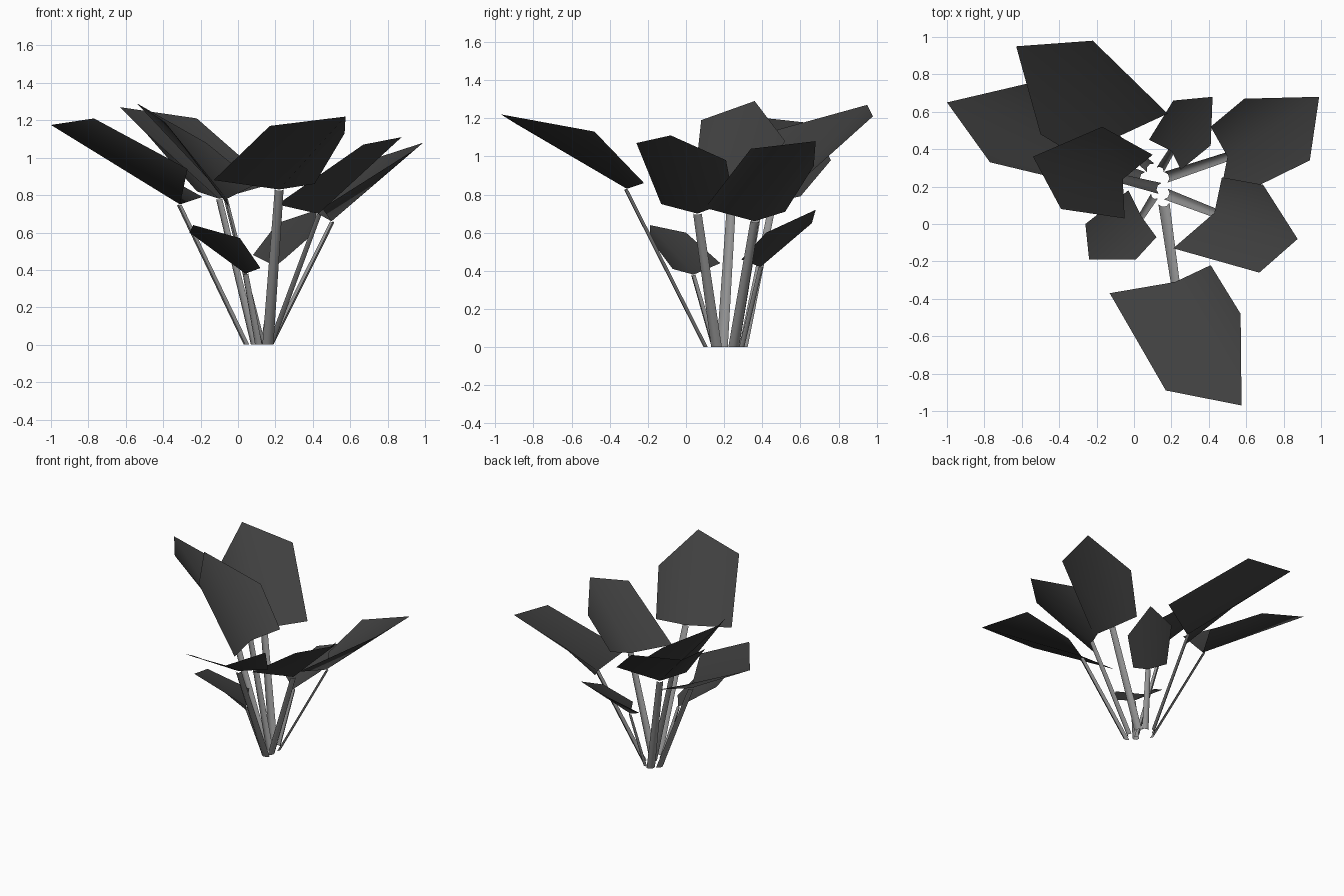
import bpy
from mathutils import Vector

default_cube = bpy.data.objects.get("Cube")
if default_cube:
    bpy.data.objects.remove(default_cube, do_unlink=True)


def make_material(name, grey):
    material = bpy.data.materials.new(name)
    material.use_nodes = True
    colour = (grey, grey, grey, 1)
    material.diffuse_color = colour
    for node in material.node_tree.nodes:
        if node.type == 'BSDF_PRINCIPLED':
            node.inputs["Base Color"].default_value = colour
            node.inputs["Roughness"].default_value = 0.8
    return material


leaf_material = make_material("charcoal leaf", 0.05)
stem_material = make_material("grey stem", 0.3)


def add_mesh(name, points, faces, material, smooth):
    mesh = bpy.data.meshes.new(name)
    mesh.from_pydata(points, [], faces)
    mesh.materials.append(material)
    for polygon in mesh.polygons:
        polygon.use_smooth = smooth
    mesh.update()
    thing = bpy.data.objects.new(name, mesh)
    bpy.context.collection.objects.link(thing)
    return thing


def add_stem(name, foot, top, width):
    """Channelled strip: two edges and a ridge on the outer, lower side."""
    start, end = Vector((*foot, 0)), Vector(top)
    along = (end - start).normalized()
    side = along.cross(Vector((0, 0, 1))).normalized()
    under = side.cross(along).normalized()
    if under.z > 0:
        under.negate()
    points = []
    for centre, scale in ((start, 1), (end, 0.8)):
        half = side * width * scale / 2
        ridge = under * width * scale * 0.3
        ring = [centre - half, centre - half * 0.4 + ridge,
                centre + half * 0.4 + ridge, centre + half]
        # cut the foot flat on the ground
        if centre is start:
            for point in ring:
                point.z = 0
        points += ring
    count = len(points) // 2
    faces = [(i, i + 1, i + 1 + count, i + count) for i in range(count - 1)]
    add_mesh(name, points, faces, stem_material, True)


def add_plant_leaf(name, foot, base, tip, left, right, width=0.06):
    """Six-sided blade folded along its midrib, on its own stem."""
    points = [base, left[0], left[1], tip, right[1], right[0]]
    midrib_faces = [(0, 3, 2, 1), (0, 5, 4, 3)]
    blade = add_mesh(name + "_leaf", points, midrib_faces, leaf_material, True)
    # blades face upward
    if sum(face.normal.z for face in blade.data.polygons) < 0:
        blade.data.flip_normals()
    add_stem(name + "_stem", foot, base, width)


# Large outer leaves
add_plant_leaf("front", foot=(.16, .11), base=(.22, -.31, .83), tip=(.575, -.97, 1.22),
               left=((.41, -.22, .86), (.57, -.48, 1.13)),
               right=((-.13, -.37, .88), (.17, -.89, 1.17)))
add_plant_leaf("front_left", foot=(.17, .16), base=(.43, .06, .70), tip=(.875, -.08, 1.11),
               left=((.47, .25, .77), (.69, .21, .98)),
               right=((.21, -.13, .75), (.67, -.26, 1.07)))
add_plant_leaf("back_left", foot=(.17, .25), base=(.50, .36, .66), tip=(.99, .68, 1.08),
               left=((.41, .52, .71), (.59, .67, .95)),
               right=((.45, .10, .73), (.94, .34, 1.04)))
add_plant_leaf("back", foot=(.09, .30), base=(-.10, .46, .78), tip=(-.63, .95, 1.27),
               left=((-.22, .31, .82), (-.50, .48, 1.14)),
               right=((.18, .59, .86), (-.22, .98, 1.21)))
add_plant_leaf("right_side", foot=(.05, .25), base=(-.31, .38, .75), tip=(-1, .65, 1.175),
               left=((-.27, .21, .94), (-.77, .33, 1.21)),
               right=((-.19, .60, .79), (-.53, .76, .98)))
add_plant_leaf("inner_right", foot=(.14, .19), base=(-.06, .24, .78), tip=(-.54, .36, 1.29),
               left=((-.05, .03, .74), (-.39, .08, 1.19)),
               right=((.10, .37, .86), (-.17, .52, 1.08)))

# Small low leaves
add_plant_leaf("small_back", foot=(.14, .29), base=(.20, .39, .42), tip=(.42, .68, .72),
               left=((.08, .45, .48), (.21, .66, .65)),
               right=((.25, .29, .46), (.41, .42, .60)), width=0.045)
add_plant_leaf("small_front", foot=(.11, .15), base=(.04, .04, .38), tip=(-.24, -.19, .64),
               left=((.12, -.07, .41), (.01, -.19, .57)),
               right=((-.03, .18, .44), (-.26, 0, .60)), width=0.045)
